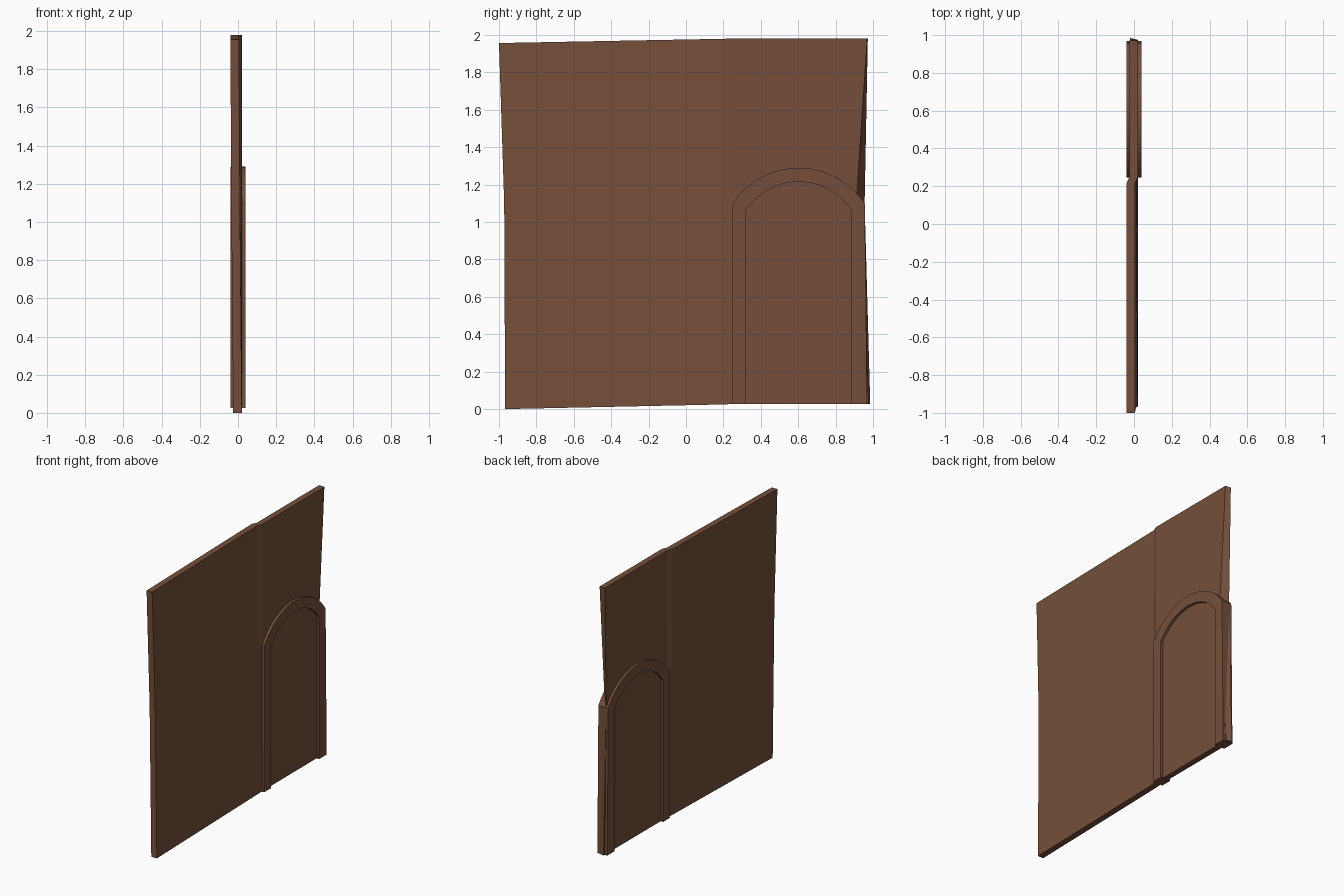
import bpy, bmesh, math

if "Cube" in bpy.data.objects:
    bpy.data.objects.remove(bpy.data.objects["Cube"])

brown = bpy.data.materials.new("warm_brown")
brown.diffuse_color = (0.178, 0.078, 0.043, 1)
brown.use_nodes = True
brown.node_tree.nodes["Principled BSDF"].inputs["Base Color"].default_value = brown.diffuse_color


def make_object(name, bm):
    bmesh.ops.recalc_face_normals(bm, faces=bm.faces)
    mesh = bpy.data.meshes.new(name)
    bm.to_mesh(mesh)
    bm.free()
    mesh.materials.append(brown)
    obj = bpy.data.objects.new(name, mesh)
    bpy.context.collection.objects.link(obj)
    return obj


# Wall: cross-sections along y; each level is (y, z, x_back, x_front), bottom to top
sections = [
    [(-0.967, 0.0, -0.025, 0.02), (-0.972, 1.1, -0.035, 0.01), (-1.0, 1.957, -0.04, 0.005)],
    [(0.21, 0.025, -0.025, 0.02), (0.215, 1.1, -0.032, 0.013), (0.215, 1.98, -0.04, 0.005)],
    [(0.25, 0.027, -0.022, 0.021), (0.25, 1.1, -0.022, 0.021), (0.25, 1.98, -0.023, 0.021)],
    [(0.985, 0.028, -0.022, 0.021), (0.955, 1.1, -0.022, 0.021), (0.972, 1.98, -0.023, 0.021)],
]
bm = bmesh.new()
rings = []
for k, sec in enumerate(sections):
    # the outer end is slightly slanted on its +x side
    slant = (0.01, 0.045, 0.003) if k == 3 else (0, 0, 0)
    back = [bm.verts.new((xb, y, z)) for y, z, xb, xf in sec]
    front = [bm.verts.new((xf, y - s, z)) for (y, z, xb, xf), s in zip(sec, slant)]
    rings.append(front + back[::-1])
for a, b in zip(rings, rings[1:]):
    for i in range(6):
        j = (i + 1) % 6
        bm.faces.new((a[i], a[j], b[j], b[i]))
for r in (rings[0], rings[-1]):
    for i in range(2):
        bm.faces.new((r[i], r[i + 1], r[4 - i], r[5 - i]))
make_object("wall_panel", bm)


# Arched frame: outline of straight jambs topped by a shallow circular arc
def arch(y0, y1, y0_foot, y1_foot, spring, rise, foot, steps=20):
    half, mid = (y1 - y0) / 2, (y0 + y1) / 2
    radius = (half * half + rise * rise) / (2 * rise)
    sweep = math.asin(half / radius)
    pts = [(y0_foot, foot)]
    for i in range(steps + 1):
        t = -sweep + 2 * sweep * i / steps
        pts.append((mid + radius * math.sin(t), spring + rise - radius + radius * math.cos(t)))
    return pts + [(y1_foot, foot)]


outer = arch(0.25, 0.956, 0.245, 0.968, 1.1, 0.19, 0.026)
inner = arch(0.322, 0.882, 0.322, 0.882, 1.065, 0.15, 0.026)
bm = bmesh.new()
loops = [[bm.verts.new((x, y, z)) for y, z in pts]
         for x, pts in ((0.04, outer), (0.04, inner), (-0.04, inner), (-0.04, outer))]
for k in range(4):
    a, b = loops[k], loops[(k + 1) % 4]
    for i in range(len(a) - 1):
        bm.faces.new((a[i], a[i + 1], b[i + 1], b[i]))
for end in (0, -1):
    bm.faces.new([l[end] for l in loops])
frame = make_object("arched_door_frame", bm)

# Smooth arc, crisp corners
bpy.context.view_layer.objects.active = frame
frame.select_set(True)
bpy.ops.object.shade_smooth_by_angle(angle=math.radians(20))
